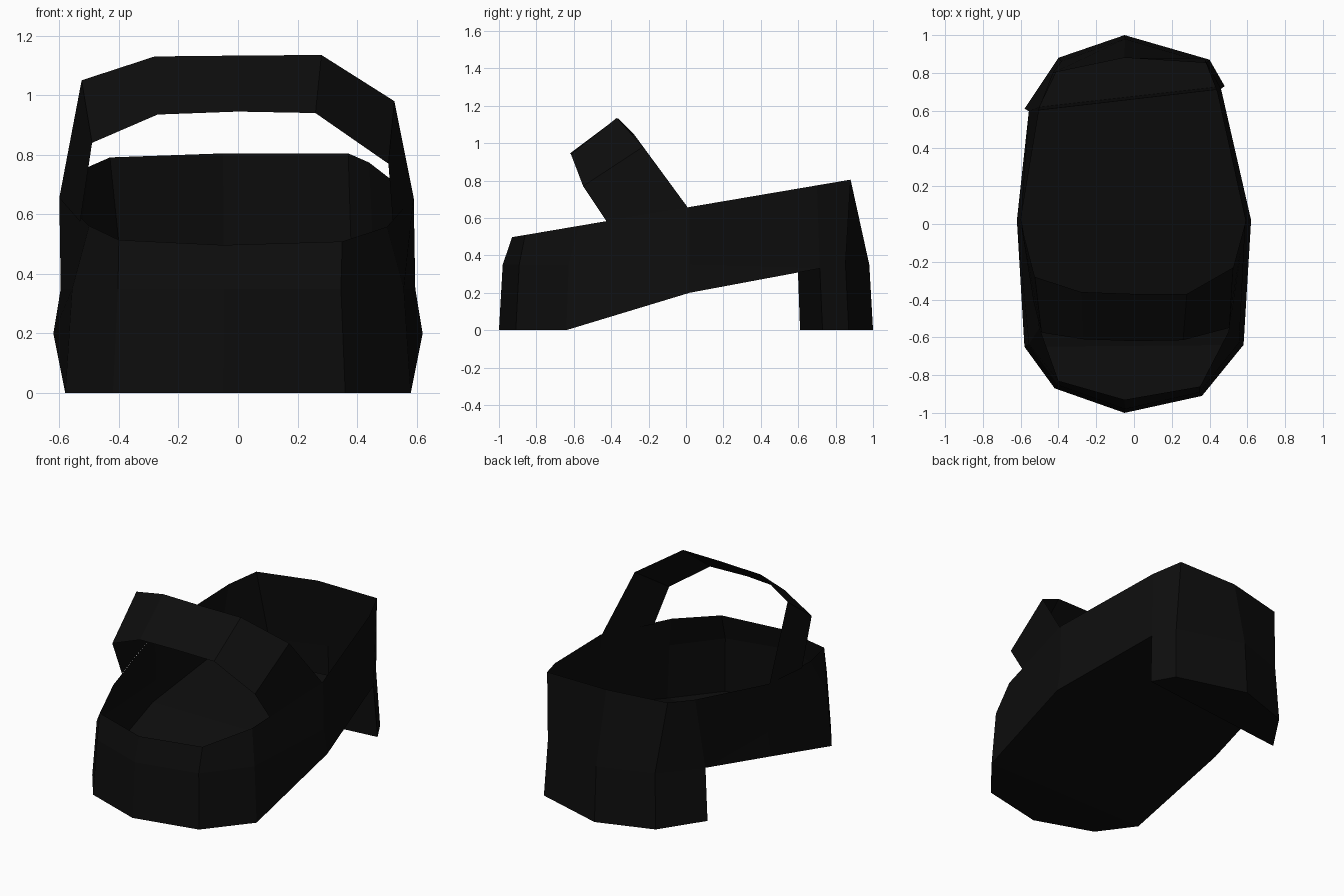
import bpy
import bmesh

cube = bpy.data.objects.get("Cube")
if cube:
    bpy.data.objects.remove(cube, do_unlink=True)

# One near-black leather colour
leather = bpy.data.materials.new("black_leather")
leather.use_nodes = True
leather_colour = (0.004, 0.004, 0.004, 1)
leather.diffuse_color = leather_colour
leather.node_tree.nodes["Principled BSDF"].inputs["Base Color"].default_value = leather_colour


def make_object(name, bm):
    """Turn a finished bmesh into a flat-shaded leather object."""
    bmesh.ops.recalc_face_normals(bm, faces=bm.faces)
    mesh = bpy.data.meshes.new(name)
    bm.to_mesh(mesh)
    bm.free()
    mesh.materials.append(leather)
    shoe_part = bpy.data.objects.new(name, mesh)
    bpy.context.collection.objects.link(shoe_part)
    return shoe_part


# Sole outline and rim outline, anticlockwise from the toe tip
sole_outline = [
    (-.05, -1), (.36, -.91), (.58, -.64), (.62, .02), (.48, .73), (.4, .87),
    (-.05, 1), (-.4, .88), (-.58, .61), (-.62, .02), (-.58, -.65), (-.42, -.87),
]
rim_outline = [
    (-.05, -.93), (.35, -.86), (.5, -.57), (.59, .02), (.44, .7), (.37, .88),
    (-.05, .88), (-.43, .8), (-.5, .62), (-.6, .02), (-.5, -.55), (-.4, -.83),
]
ARCH_RIGHT, HEEL_RIGHT, HEEL_LEFT, ARCH_LEFT = 3, 4, 8, 9
ARCH_HEIGHT, HEEL_HEIGHT, WAIST_HEIGHT = .2, .33, .35


def rim_height(y):
    return .655 + .17 * y


# Open shoe body: walls in two bands, with the rim sloping up to the back
bm = bmesh.new()
bottom, waist, rim = [], [], []
for i, (x, y) in enumerate(sole_outline):
    arch = i in (ARCH_RIGHT, ARCH_LEFT)
    heel_front = i in (HEEL_RIGHT, HEEL_LEFT)
    bottom.append(bm.verts.new((x, y, ARCH_HEIGHT if arch else 0)))
    waist.append(bm.verts.new((x * .96, y * .98, HEEL_HEIGHT if heel_front else WAIST_HEIGHT)))
for x, y in rim_outline:
    rim.append(bm.verts.new((x, y, rim_height(y))))

count = len(sole_outline)
for i in range(count):
    j = (i + 1) % count
    bm.faces.new((waist[i], waist[j], rim[j], rim[i]))
    if i == ARCH_RIGHT:
        bm.faces.new((bottom[i], waist[j], waist[i]))
    elif i == HEEL_LEFT:
        bm.faces.new((waist[i], bottom[j], waist[j]))
    else:
        bm.faces.new((bottom[i], bottom[j], waist[j], waist[i]))

# Sole: flat toe, rising arch, heel front and heel base
toe_right, toe_left = ARCH_RIGHT - 1, ARCH_LEFT + 1
bm.faces.new(bottom[toe_left:] + bottom[:ARCH_RIGHT])
bm.faces.new((bottom[toe_left], bottom[toe_right], bottom[ARCH_RIGHT], bottom[ARCH_LEFT]))
bm.faces.new((bottom[ARCH_LEFT], bottom[ARCH_RIGHT], waist[HEEL_RIGHT], waist[HEEL_LEFT]))
bm.faces.new((waist[HEEL_LEFT], waist[HEEL_RIGHT], bottom[HEEL_RIGHT], bottom[HEEL_LEFT]))
bm.faces.new(bottom[HEEL_RIGHT:ARCH_LEFT])
make_object("shoe_body", bm)

# Strap: a single band arching over the opening and leaning forward
back_edge = [
    (-.6, .01, .655), (-.525, -.28, 1.05), (-.28, -.36, 1.13), (0, -.37, 1.133),
    (.28, -.37, 1.135), (.525, -.23, .98), (.59, .01, .655),
]
front_edge = [
    (-.53, -.42, .575), (-.49, -.575, .84), (-.27, -.61, .935), (0, -.62, .945),
    (.26, -.615, .94), (.505, -.55, .77), (.52, -.42, .575),
]
bm = bmesh.new()
back = [bm.verts.new(p) for p in back_edge]
front = [bm.verts.new(p) for p in front_edge]
for i in range(len(back) - 1):
    bm.faces.new((back[i], front[i], front[i + 1], back[i + 1]))
make_object("strap", bm)
